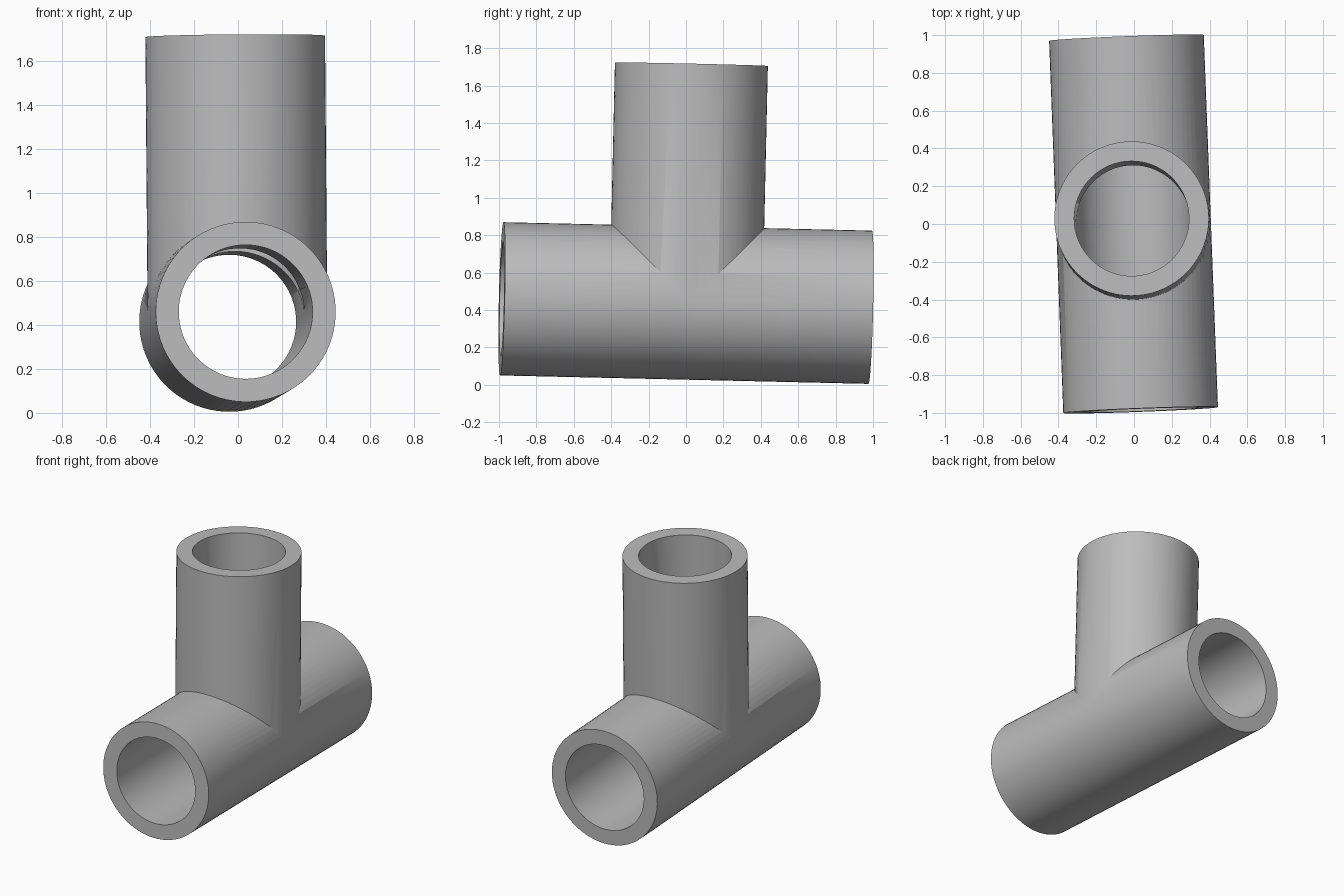
import bpy
import math
from mathutils import Matrix, Vector

cube = bpy.data.objects.get("Cube")
if cube:
    bpy.data.objects.remove(cube, do_unlink=True)

# Pipe frame: slightly tilted run axis, with the branch square to it
centre = Vector((-0.0025, 0, 0.4375))
run_axis = Vector((-0.075, 1.97, -0.045)).normalized()
branch_axis = Vector((-0.008, 0.022, 1))
branch_axis = (branch_axis - branch_axis.project(run_axis)).normalized()
RUN_HALF, BRANCH_LENGTH = 0.986, 1.277
OUTER, INNER = 0.41, 0.305

grey = bpy.data.materials.new("plain grey")
grey.use_nodes = True
colour = (0.5, 0.5, 0.5, 1)
grey.diffuse_color = colour
grey.node_tree.nodes["Principled BSDF"].inputs["Base Color"].default_value = colour


def cylinder(name, axis, start, end, radius):
    """Solid cylinder along an axis, between two distances from the centre."""
    side = branch_axis.cross(run_axis).normalized()
    frame = Matrix((side, axis.cross(side), axis)).transposed()
    bpy.ops.mesh.primitive_cylinder_add(vertices=72, radius=radius, depth=end - start)
    obj = bpy.context.object
    obj.name = name
    obj.data.transform(Matrix.Translation(centre + axis * (start + end) / 2)
                       @ frame.to_4x4() @ Matrix.Rotation(math.radians(2.5), 4, "Z"))
    obj.data.materials.append(grey)
    return obj


def combine(target, other, operation):
    """Apply a boolean and discard the helper."""
    other.hide_render = True
    mod = target.modifiers.new(operation.lower(), "BOOLEAN")
    mod.operation, mod.object, mod.solver = operation, other, "EXACT"
    bpy.context.view_layer.objects.active = target
    bpy.ops.object.modifier_apply(modifier=mod.name)
    bpy.data.objects.remove(other, do_unlink=True)


# Outer walls: branch a hair slimmer so that the sides meet cleanly
tee = cylinder("pipe_tee", run_axis, -RUN_HALF, RUN_HALF, OUTER)
combine(tee, cylinder("branch", branch_axis, 0, BRANCH_LENGTH, OUTER - 0.001), "UNION")

# Bores through the run and down the branch
combine(tee, cylinder("run_bore", run_axis, -1.2, 1.2, INNER), "DIFFERENCE")
combine(tee, cylinder("branch_bore", branch_axis, 0, 1.5, INNER - 0.001), "DIFFERENCE")

# Smooth walls with sharp rims
bpy.ops.object.select_all(action="DESELECT")
tee.select_set(True)
bpy.context.view_layer.objects.active = tee
bpy.ops.object.shade_smooth_by_angle(angle=math.radians(30))
